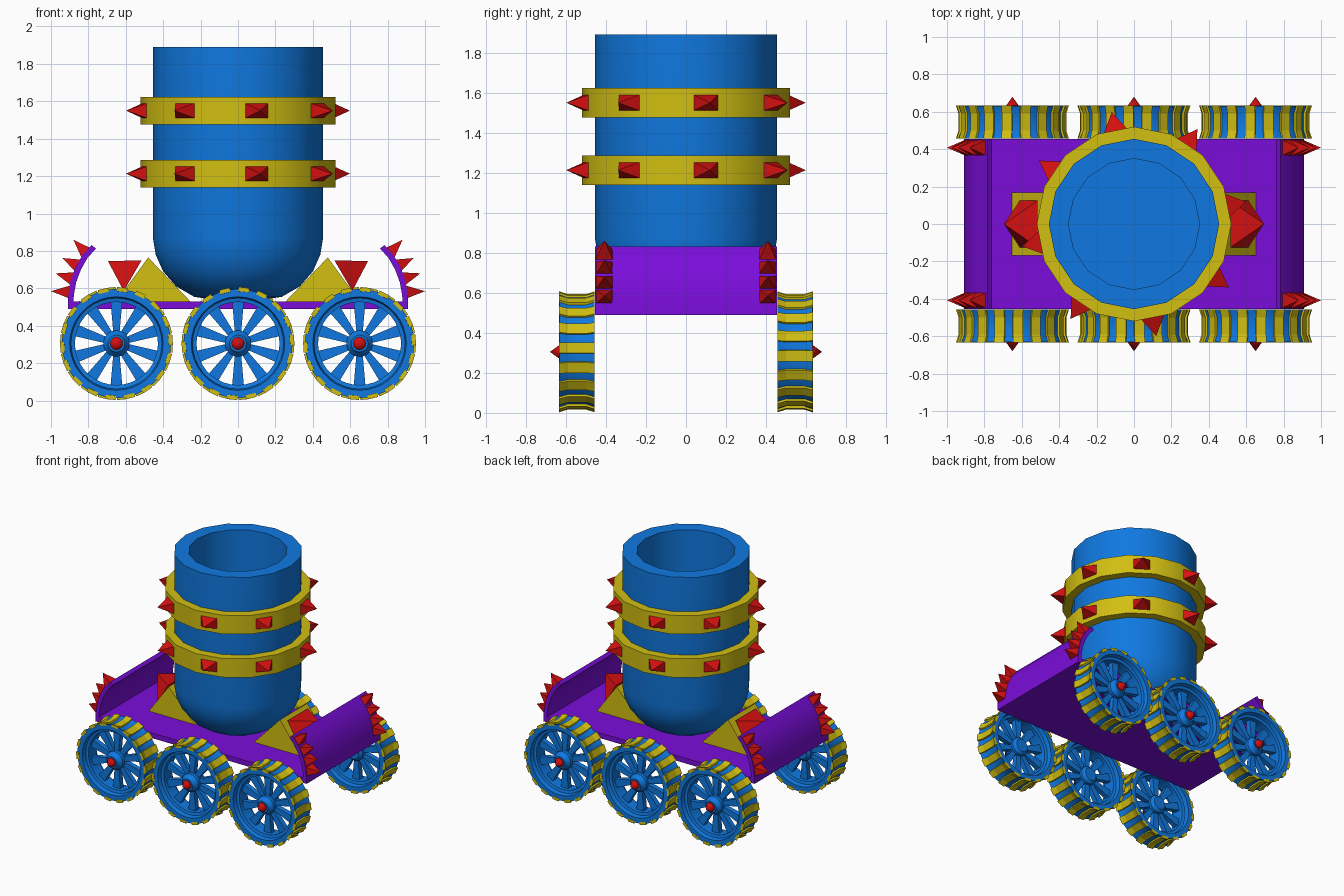
import bpy, bmesh, math
from mathutils import Vector, Matrix

if "Cube" in bpy.data.objects:
    bpy.data.objects.remove(bpy.data.objects["Cube"])


def material(name, rgb):
    m = bpy.data.materials.new(name)
    m.diffuse_color = (*rgb, 1)
    m.use_nodes = True
    m.node_tree.nodes["Principled BSDF"].inputs["Base Color"].default_value = m.diffuse_color
    return m


BLUE = material("blue", (0.005, 0.19, 0.75))
YELLOW = material("yellow", (0.64, 0.52, 0.006))
PURPLE = material("purple", (0.195, 0.004, 0.70))
RED = material("red", (0.66, 0.005, 0.005))


def finish(name, bm, mat, smooth=False):
    bmesh.ops.recalc_face_normals(bm, faces=bm.faces)
    me = bpy.data.meshes.new(name)
    bm.to_mesh(me)
    bm.free()
    me.materials.append(mat)
    ob = bpy.data.objects.new(name, me)
    bpy.context.collection.objects.link(ob)
    if smooth:
        bpy.ops.object.select_all(action='DESELECT')
        ob.select_set(True)
        bpy.context.view_layer.objects.active = ob
        bpy.ops.object.shade_smooth_by_angle(angle=math.radians(30))
    return ob


def lathe(bm, profile, n, closed=False):
    """Revolve (radius, z) points about z; open profiles may end on the axis."""
    rings = []
    for r, z in profile:
        if r == 0:
            rings.append([bm.verts.new((0, 0, z))] * n)
        else:
            rings.append([bm.verts.new((r * math.cos(2 * math.pi * i / n),
                                        r * math.sin(2 * math.pi * i / n), z)) for i in range(n)])
    pairs = list(zip(rings, rings[1:])) + ([(rings[-1], rings[0])] if closed else [])
    for a, b in pairs:
        for i in range(n):
            j = (i + 1) % n
            bm.faces.new(list(dict.fromkeys([a[i], a[j], b[j], b[i]])))


def extrude_xz(bm, pts, y0, y1):
    """Prism from an x-z outline."""
    a = [bm.verts.new((x, y0, z)) for x, z in pts]
    b = [bm.verts.new((x, y1, z)) for x, z in pts]
    bm.faces.new(a)
    bm.faces.new(b)
    for i in range(len(pts)):
        j = (i + 1) % len(pts)
        bm.faces.new((a[i], a[j], b[j], b[i]))


def spike(bm, base, tip, side, half_w, half_h):
    """Four-sided pyramid; side is the direction of its width."""
    base, tip, side = Vector(base), Vector(tip), Vector(side).normalized()
    up = (tip - base).normalized().cross(side)
    c = [bm.verts.new(base + side * half_w * s + up * half_h * t)
         for s, t in ((-1, -1), (1, -1), (1, 1), (-1, 1))]
    t = bm.verts.new(tip)
    bm.faces.new(c)
    for i in range(4):
        bm.faces.new((c[i], c[(i + 1) % 4], t))


# Barrel with rounded bottom and open bore
bm = bmesh.new()
lathe(bm, [(0, .535), (.12, .537), (.235, .555), (.33, .61), (.40, .69), (.44, .78), (.455, .87),
           (.455, 1.89), (.35, 1.89), (.35, .85), (0, .85)], 16)
finish("barrel", bm, BLUE, True)

# Barrel bands with spikes
for label, z in (("lower", 1.213), ("upper", 1.55)):
    bm = bmesh.new()
    lathe(bm, [(.44, z - .073), (.52, z - .073), (.52, z + .073), (.44, z + .073)], 16, True)
    finish(label + "_band", bm, YELLOW, True)
    bm = bmesh.new()
    for k in range(8):
        a = math.radians(11.25 + 45 * k)
        d = Vector((math.cos(a), math.sin(a), 0))
        up = Vector((0, 0, z))
        spike(bm, d * .505 + up, d * .61 + up, (-d.y, d.x, 0), .064, .041)
    finish(label + "_band_spikes", bm, RED)

# Deck
bm = bmesh.new()
extrude_xz(bm, [(-.9, .49), (.9, .49), (.9, .53), (-.9, .53)], -.455, .455)
finish("deck", bm, PURPLE)

OUTER = [(.91, .49), (.908, .56), (.895, .64), (.868, .715), (.83, .78), (.782, .832)]
INNER = [(.76, .812), (.805, .762), (.84, .70), (.866, .63), (.878, .56), (.88, .49)]
STUDS = [((.898, .58), (1.0, .585)), ((.885, .652), (.975, .68)),
         ((.855, .722), (.94, .762)), ((.812, .79), (.88, .86))]
for label, s in (("left", -1), ("right", 1)):
    # Curved end shield
    bm = bmesh.new()
    extrude_xz(bm, [(s * x, z) for x, z in OUTER + INNER], -.455, .455)
    finish(label + "_shield", bm, PURPLE, True)
    # Shield spikes
    bm = bmesh.new()
    for y in (-.408, .408):
        for (bx, bz), (tx, tz) in STUDS:
            spike(bm, (s * bx, y, bz), (s * tx, y, tz), (0, 1, 0), .043, .035)
    finish(label + "_shield_spikes", bm, RED)
    # Wedge holding the barrel
    bm = bmesh.new()
    extrude_xz(bm, [(s * .655, .525), (s * .48, .765), (s * .25, .525)], -.168, .168)
    finish(label + "_wedge", bm, YELLOW)
    # Large spike on the wedge
    bm = bmesh.new()
    spike(bm, (s * .563, 0, .668), (s * .695, 0, .745), (0, 1, 0), .125, .095)
    finish(label + "_wedge_spike", bm, RED)

# Wheel parts, axis along local z
bm = bmesh.new()
lathe(bm, [(.292, -.087), (.277, -.045), (.277, .045), (.292, .087), (.25, .087), (.243, .055),
           (.222, .05), (.222, -.05), (.243, -.055), (.25, -.087)], 36, True)
rim = finish("wheel_rim", bm, BLUE, True)

bm = bmesh.new()
lathe(bm, [(0, -.06), (.05, -.06), (.07, -.04), (.07, .045), (.055, .06), (.045, .08), (0, .08)], 20)
hub = finish("wheel_hub", bm, BLUE, True)

bm = bmesh.new()
for k in range(10):
    rot = Matrix.Rotation(math.radians(90 + 36 * k), 4, 'Z')
    # Spokes widen slightly to the rim
    v = [bm.verts.new(rot @ Vector((r, t * w, z)))
         for r, w in ((.05, .016), (.232, .032)) for t, z in ((-1, -.02), (1, -.02), (1, .02), (-1, .02))]
    bm.faces.new(v[:4])
    bm.faces.new(v[4:])
    for i in range(4):
        j = (i + 1) % 4
        bm.faces.new((v[i], v[j], v[4 + j], v[4 + i]))
spokes = finish("wheel_spokes", bm, BLUE)

bm = bmesh.new()
for k in range(18):
    rot = Matrix.Rotation(math.radians(20 * k + 4), 4, 'Z')
    # Tread bar following the hollow tyre
    secs = []
    for z, r in ((-.0885, .301), (-.045, .287), (.045, .287), (.0885, .301)):
        secs.append([bm.verts.new(rot @ Vector((q, t, z)))
                     for q, t in ((r - .022, -.029), (r, -.027), (r, .027), (r - .022, .029))])
    bm.faces.new(secs[0])
    bm.faces.new(secs[-1])
    for a, b in zip(secs, secs[1:]):
        for i in range(4):
            j = (i + 1) % 4
            bm.faces.new((a[i], a[j], b[j], b[i]))
treads = finish("wheel_treads", bm, YELLOW)

bm = bmesh.new()
lathe(bm, [(0, .07), (.034, .07), (.034, .088), (0, .135)], 12)
cap = finish("wheel_spike", bm, RED, True)

# Place six wheels
for part in (rim, hub, spokes, treads, cap):
    base = part.name
    first = True
    for side, s in (("front", -1), ("back", 1)):
        for pos, x in (("left", -.65), ("middle", 0), ("right", .65)):
            ob = part if first else part.copy()
            if not first:
                bpy.context.collection.objects.link(ob)
            first = False
            ob.name = f"{side}_{pos}_{base}"
            ob.location = (x, s * .545, .305)
            ob.rotation_euler = (-s * math.pi / 2, 0, 0)
